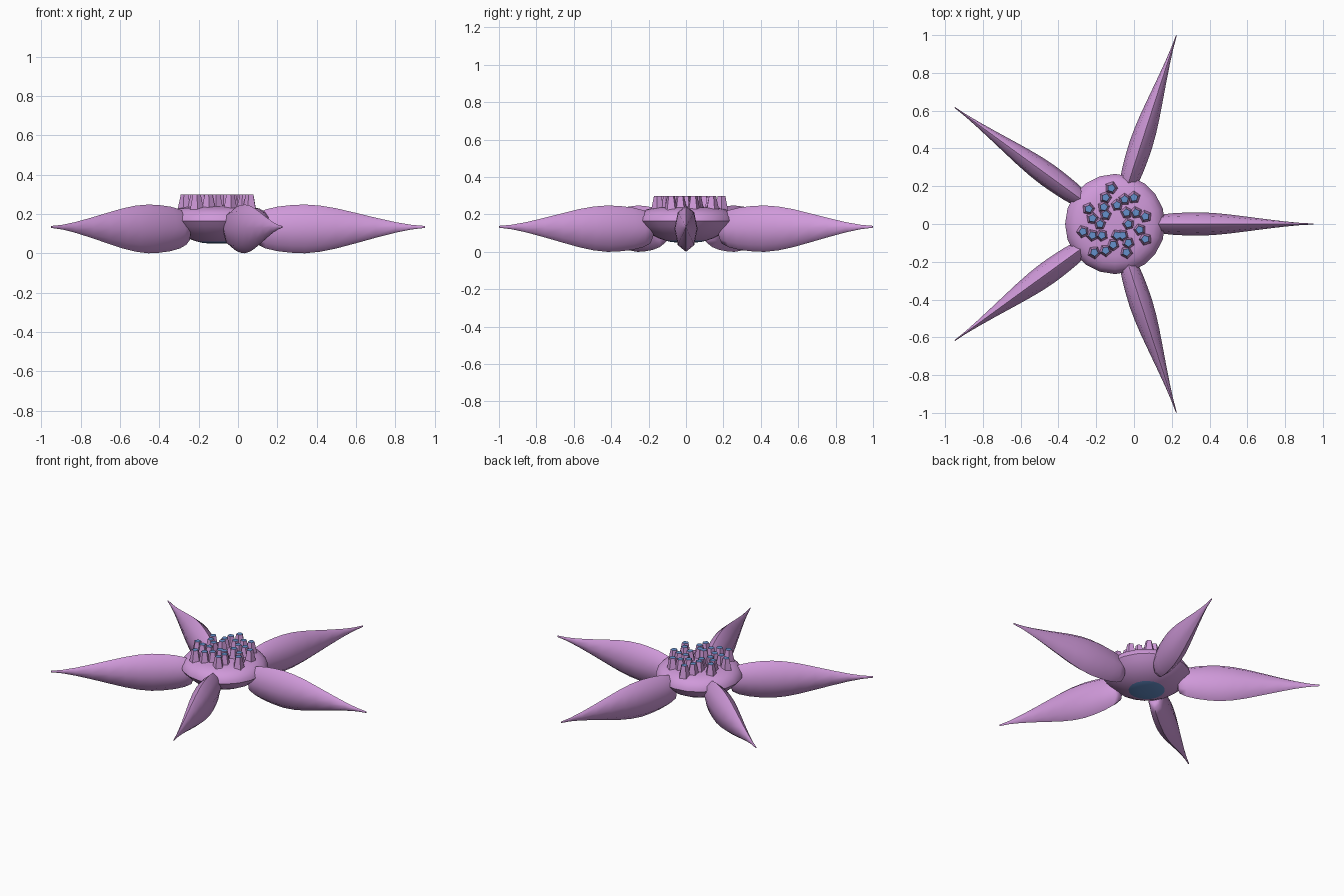
import bpy, bmesh, math
from mathutils import Matrix, Vector

if "Cube" in bpy.data.objects:
    bpy.data.objects.remove(bpy.data.objects["Cube"], do_unlink=True)

CENTRE = Vector((-0.1, 0, 0))
TAU = math.tau


def material(name, rgb):
    m = bpy.data.materials.new(name)
    m.use_nodes = True
    m.diffuse_color = (*rgb, 1)
    bsdf = m.node_tree.nodes["Principled BSDF"]
    bsdf.inputs["Base Color"].default_value = (*rgb, 1)
    bsdf.inputs["Roughness"].default_value = 0.8
    return m


SKIN = material("orchid_skin", (0.63, 0.32, 0.70))
BLUE = material("steel_blue", (0.13, 0.28, 0.60))


def loft(bm, rings):
    """Bridge a list of closed point rings and cap both ends."""
    loops = [[bm.verts.new(p) for p in ring] for ring in rings]
    n = len(loops[0])
    for a, b in zip(loops, loops[1:]):
        for i in range(n):
            j = (i + 1) % n
            bm.faces.new((a[i], a[j], b[j], b[i]))
    bm.faces.new(loops[0])
    return bm.faces.new(loops[-1])


def circle(r, z, n, x=0, y=0, turn=0):
    return [(x + r * math.cos(turn + TAU * i / n),
             y + r * math.sin(turn + TAU * i / n), z) for i in range(n)]


def finish(bm, name, angle=None):
    bmesh.ops.recalc_face_normals(bm, faces=bm.faces)
    me = bpy.data.meshes.new(name)
    bm.to_mesh(me)
    bm.free()
    me.materials.append(SKIN)
    me.materials.append(BLUE)
    ob = bpy.data.objects.new(name, me)
    bpy.context.collection.objects.link(ob)
    if angle:
        bpy.ops.object.select_all(action="DESELECT")
        ob.select_set(True)
        bpy.context.view_layer.objects.active = ob
        bpy.ops.object.shade_smooth_by_angle(angle=math.radians(angle))
    return ob


# Central disc with a sharp rim and a blue, slightly domed mouth underneath
profile = [(0.04, 0.049), (0.08, 0.053), (0.11, 0.06), (0.15, 0.074), (0.2, 0.1),
           (0.24, 0.135), (0.265, 0.165), (0.26, 0.185), (0.24, 0.21),
           (0.21, 0.227), (0.17, 0.236), (0.09, 0.242)]
bm = bmesh.new()
loft(bm, [circle(r, z, 20) for r, z in profile])
for f in bm.faces:
    if f.calc_center_median().z < 0.06:
        f.material_index = 1
finish(bm, "central_disc", 35).location = CENTRE

# Five tall, narrow, tapering arms
arm = [(0.19, 0.055), (0.2, 0.08), (0.24, 0.099), (0.3, 0.113), (0.37, 0.121),
       (0.44, 0.124), (0.52, 0.117), (0.6, 0.102), (0.7, 0.077), (0.8, 0.051),
       (0.9, 0.027), (0.98, 0.012), (1.05, 0.005)]
for k in range(5):
    bm = bmesh.new()
    rings = []
    for r, h in arm:
        mid = 0.124 + 0.01 * max(0, r - 0.44) / 0.6
        rings.append([(r, 0.5 * h * math.sin(TAU * i / 8),
                       mid + h * math.cos(TAU * i / 8)) for i in range(8)])
    loft(bm, rings)
    bm.transform(Matrix.Rotation(TAU * k / 5, 4, "Z"))
    finish(bm, f"arm_{k + 1}", 60).location = CENTRE

# Pentagonal tubercles with blue tips, placed in hundredths of a unit
spots = [(-12, 19), (-15, 14), (-24, 8), (-16, 9), (-22, 3), (-15, 5), (-18, 0),
         (-5, 13), (0, 14), (-9, 10), (-4, 6), (1, 6), (6, 4), (-3, 0), (3, -3),
         (6, -8), (-27, -4), (-22, -6), (-17, -6), (-9, -6), (-6, -6), (-11, -11),
         (-3, -10), (-15, -14), (-21, -15), (-4, -15)]
bm = bmesh.new()
for k, (x, y) in enumerate(spots):
    x, y, turn = x / 100, y / 100, k * 1.3
    tip = loft(bm, [circle(0.037, 0.222, 5, x, y, turn),
                    circle(0.021, 0.3, 5, x, y, turn)])
    tip.material_index = 1
finish(bm, "tubercles")
